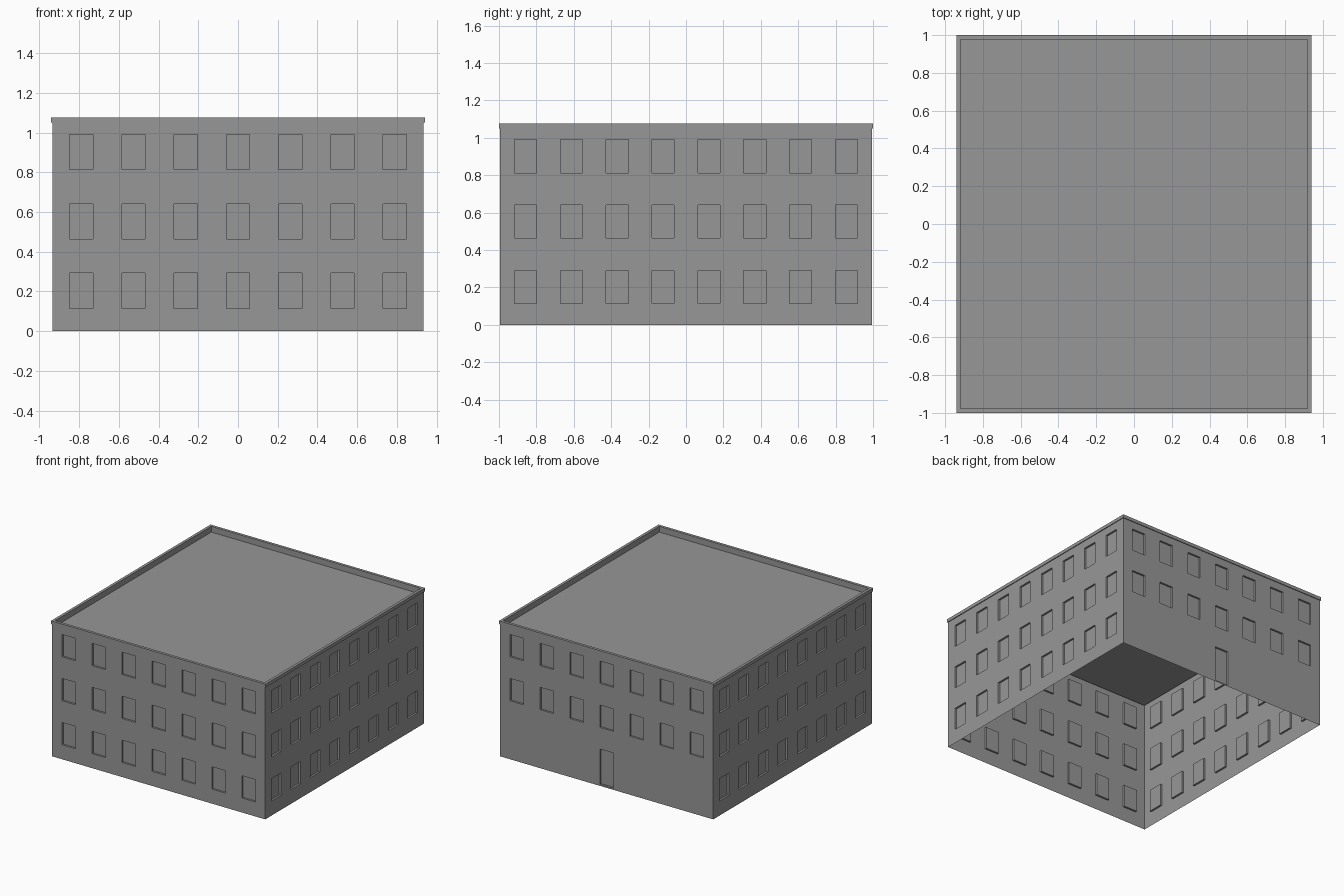
import bpy, bmesh
from math import pi
from mathutils import Matrix, Vector

cube = bpy.data.objects.get("Cube")
if cube:
    bpy.data.objects.remove(cube, do_unlink=True)

HALF_X, HALF_Y = 0.935, 0.994   # wall planes
WALL_TOP, RIM_TOP, ROOF = 1.05, 1.076, 1.03
OPENING, RECESS = 0.118, 0.015

grey = bpy.data.materials.new("plain_grey")
grey.use_nodes = True
colour = (0.31, 0.31, 0.31, 1)
grey.diffuse_color = colour
grey.node_tree.nodes["Principled BSDF"].inputs["Base Color"].default_value = colour


def finish(name, bm):
    mesh = bpy.data.meshes.new(name)
    bm.to_mesh(mesh)
    bm.free()
    mesh.materials.append(grey)
    obj = bpy.data.objects.new(name, mesh)
    bpy.context.collection.objects.link(obj)


def wall(name, half, distance, turn, columns, spacing, bands, door=False):
    """Thin wall facing -y before turning, with a grid of recessed openings."""
    xs = [-half]
    for i in range(columns):
        c = (i - (columns - 1) / 2) * spacing
        xs += [c - OPENING / 2, c + OPENING / 2]
    xs.append(half)
    zs = [0] + [z for band in bands for z in band] + [WALL_TOP]
    bm = bmesh.new()
    grid = [[bm.verts.new((x, -distance, z)) for x in xs] for z in zs]
    openings = []
    for r in range(len(zs) - 1):
        for c in range(len(xs) - 1):
            face = bm.faces.new((grid[r][c], grid[r][c + 1],
                                 grid[r + 1][c + 1], grid[r + 1][c]))
            is_opening = r % 2 == 1 and c % 2 == 1
            # the ground floor of the door wall has only the middle opening
            if door and r == 1 and c != columns:
                is_opening = False
            if is_opening:
                openings.append(face)
    pushed = bmesh.ops.extrude_discrete_faces(bm, faces=openings)["faces"]
    for face in pushed:
        bmesh.ops.translate(bm, verts=face.verts, vec=Vector((0, RECESS, 0)))
    bm.transform(Matrix.Rotation(turn, 4, 'Z'))
    finish(name, bm)


# Walls with three floors of windows, and a door in the back
floors = [(z, z + 0.177) for z in (0.115, 0.464, 0.813)]
back_floors = [(0.012, 0.292)] + floors[1:]
wall("front_wall", HALF_X, HALF_Y, 0, 7, 0.263, floors)
wall("back_wall", HALF_X, HALF_Y, pi, 7, 0.263, back_floors, door=True)
wall("left_wall", HALF_Y, HALF_X, pi / 2, 8, 0.245, floors)
wall("right_wall", HALF_Y, HALF_X, -pi / 2, 8, 0.245, floors)

# Parapet rim and sunken flat roof, as a rectangular profile of (offset, height)
bm = bmesh.new()
profile = [(0, WALL_TOP), (0.006, WALL_TOP), (0.006, RIM_TOP),
           (-0.016, RIM_TOP), (-0.016, ROOF)]
rings = [[bm.verts.new((sx * (HALF_X + o), sy * (HALF_Y + o), z))
          for sx, sy in ((-1, -1), (1, -1), (1, 1), (-1, 1))] for o, z in profile]
for low, high in zip(rings, rings[1:]):
    for i in range(4):
        j = (i + 1) % 4
        bm.faces.new((low[i], low[j], high[j], high[i]))
bm.faces.new(rings[-1])
finish("roof_and_parapet", bm)
